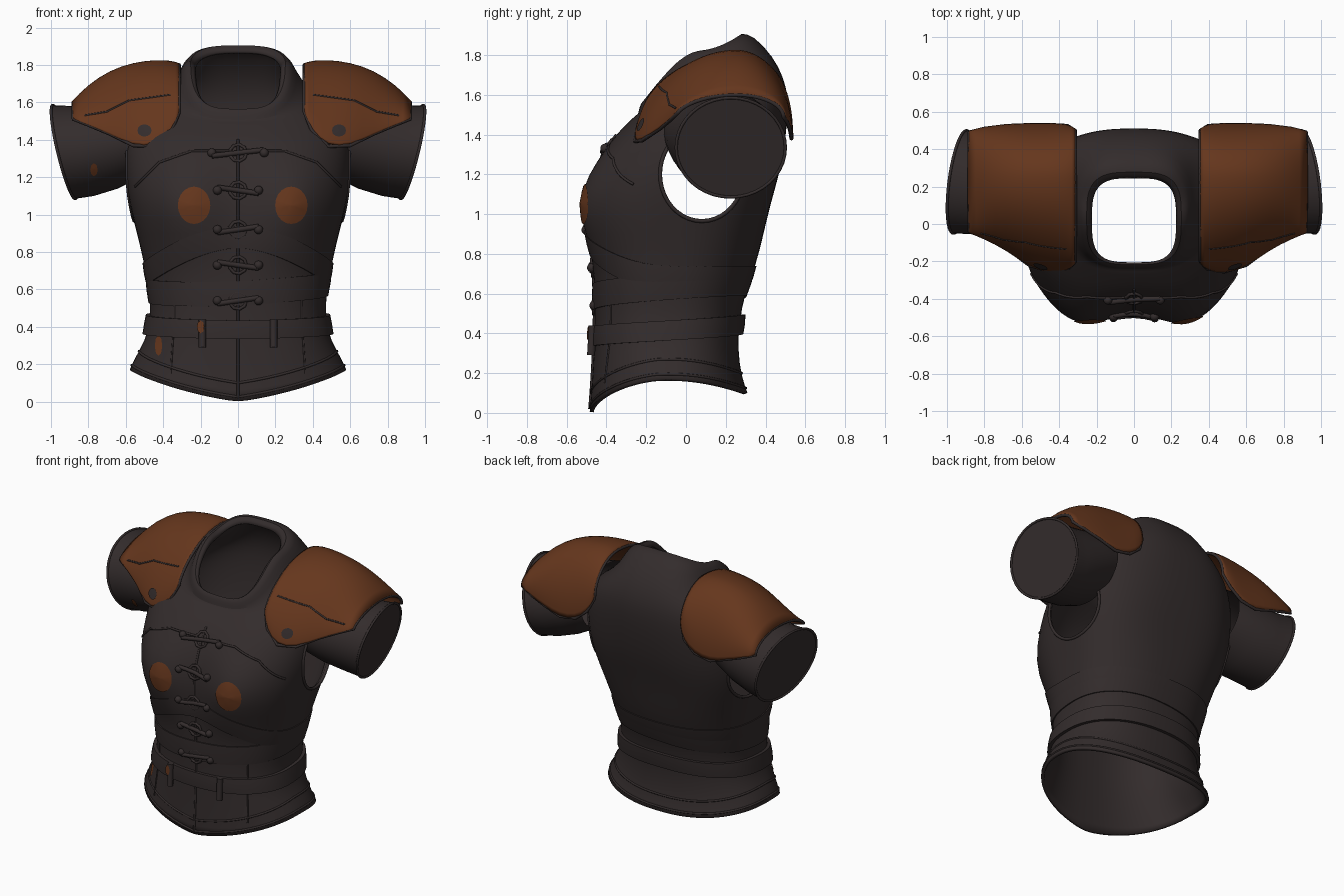
import bpy, bmesh, math
from mathutils import Vector
from mathutils.bvhtree import BVHTree

old = bpy.data.objects.get("Cube")
if old:
    bpy.data.objects.remove(old)


def material(name, color):
    m = bpy.data.materials.new(name)
    m.use_nodes = True
    m.diffuse_color = color
    bsdf = m.node_tree.nodes["Principled BSDF"]
    bsdf.inputs["Base Color"].default_value = color
    bsdf.inputs["Roughness"].default_value = 0.8
    return m


DARK = material("dark leather", (0.033, 0.025, 0.025, 1))
RUST = material("rust leather", (0.13, 0.037, 0.012, 1))


def activate(ob):
    bpy.ops.object.select_all(action='DESELECT')
    ob.select_set(True)
    bpy.context.view_layer.objects.active = ob


def loft(name, rows, mat, closed=True, cap_end=False):
    """Skin a list of equal-length point rows."""
    bm = bmesh.new()
    vs = [[bm.verts.new(p) for p in row] for row in rows]
    n = len(rows[0])
    for a, b in zip(vs, vs[1:]):
        for i in range(n if closed else n - 1):
            j = (i + 1) % n
            bm.faces.new((a[i], a[j], b[j], b[i]))
    if cap_end:
        bm.faces.new(vs[-1])
    bmesh.ops.recalc_face_normals(bm, faces=bm.faces)
    me = bpy.data.meshes.new(name)
    bm.to_mesh(me)
    bm.free()
    me.materials.append(mat)
    ob = bpy.data.objects.new(name, me)
    bpy.context.collection.objects.link(ob)
    activate(ob)
    bpy.ops.object.shade_smooth_by_angle(angle=math.radians(50))
    return ob


def modify(ob, kind, **props):
    mod = ob.modifiers.new(kind.title(), kind)
    for k, v in props.items():
        setattr(mod, k, v)
    activate(ob)
    bpy.ops.object.modifier_apply(modifier=mod.name)


def tree_of(ob):
    bm = bmesh.new()
    bm.from_mesh(ob.data)
    tree = BVHTree.FromBMesh(bm)
    bm.free()
    return tree


def power(v, e):
    return math.copysign(abs(v) ** e, v)


# Torso: front z, side z, back z, front y, back y, half width, squareness
RINGS = [
    (0, .17, .10, -.485, .31, .58, 2.3), (.12, .23, .18, -.475, .28, .555, 2.3),
    (.30, .32, .32, -.465, .26, .50, 2.4), (.42, .44, .46, -.46, .27, .465, 2.4),
    (.60, .60, .60, -.46, .295, .475, 2.4), (.75, .75, .75, -.465, .355, .505, 2.4),
    (.90, .90, .90, -.465, .39, .54, 2.6), (1.05, 1.05, 1.05, -.46, .425, .58, 2.8),
    (1.2, 1.2, 1.2, -.44, .47, .605, 2.7), (1.32, 1.34, 1.34, -.40, .495, .61, 2.5),
    (1.4, 1.46, 1.46, -.35, .51, .60, 2.4), (1.46, 1.56, 1.59, -.29, .515, .54, 2.4),
    (1.5, 1.63, 1.69, -.25, .49, .44, 2.6), (1.5, 1.72, 1.79, -.24, .44, .33, 2.8),
    (1.54, 1.81, 1.9, -.235, .34, .295, 3.2), (1.575, 1.83, 1.915, -.215, .27, .25, 3.4),
    (1.55, 1.78, 1.87, -.205, .245, .225, 3.4),
]


def ring(zf, zs, zb, yf, yb, hw, square, n=56):
    pts = []
    for i in range(n):
        a = 2 * math.pi * i / n
        s = power(math.sin(a), 2 / square)
        x = hw * power(math.cos(a), 2 / square)
        y = (yf + yb) / 2 + s * (yb - yf) / 2
        z = zs + (zb - zs) * s ** 2 if s > 0 else zs + (zf - zs) * abs(s) ** 1.3
        if s < 0:   # chest swell, and a hem pointed at the middle
            y -= .11 * math.exp(-((abs(x) - .3) / .22) ** 2 - ((z - 1.06) / .22) ** 2)
            z += .15 * abs(x * s) * max(0, 1 - zf / .2)
        pts.append((x, y, z))
    return pts


torso = loft("torso", [ring(*r) for r in RINGS], DARK)
modify(torso, 'SUBSURF', levels=1)
modify(torso, 'SOLIDIFY', thickness=.02, offset=-1)
BODY = tree_of(torso)

# Arm openings
HOLE_Y, HOLE_Z, HOLE_RY, HOLE_RZ = .08, 1.2, .21, .235
bpy.ops.mesh.primitive_cylinder_add(vertices=48, radius=1, depth=3, location=(0, HOLE_Y, HOLE_Z),
                                    rotation=(0, math.pi / 2, 0), scale=(HOLE_RZ, HOLE_RY, 1))
cutter = bpy.context.object
cutter.name = "armhole_cutter"
cutter.hide_render = True
modify(torso, 'BOOLEAN', operation='DIFFERENCE', object=cutter, solver='EXACT')
bpy.data.objects.remove(cutter)


def cast(tree, origin, direction, off):
    d = Vector(direction)
    p = tree.ray_cast(Vector(origin), d)[0]
    return p - d * off if p else None


def front(x, z, off=.0, tree=BODY):
    return cast(tree, (x, -2, z), (0, 1, 0), off)


def around(a, z, off=.0):
    d = Vector((math.sin(a), -math.cos(a), 0))
    return cast(BODY, Vector((0, -.08, z)) + d * 2, -d, off)


def cord(name, pts, r, cyclic=False):
    pts = [p for p in pts if p]
    cu = bpy.data.curves.new(name, 'CURVE')
    cu.dimensions = '3D'
    cu.bevel_depth, cu.bevel_resolution, cu.use_fill_caps = r, 2, True
    sp = cu.splines.new('POLY')
    sp.points.add(len(pts) - 1)
    for q, p in zip(sp.points, pts):
        q.co = (*p, 1)
    sp.use_cyclic_u = cyclic
    cu.materials.append(DARK)
    bpy.context.collection.objects.link(bpy.data.objects.new(name, cu))


def spread(keys, n=10):
    """Points evenly along a polyline of 2D keys."""
    out = []
    for (x0, z0), (x1, z1) in zip(keys, keys[1:]):
        out += [(x0 + (x1 - x0) * i / n, z0 + (z1 - z0) * i / n) for i in range(n)]
    return out + [keys[-1]]


def plate(name, cx, cz, rx, rz, mat, sides=20, tree=BODY, off=.007):
    rows = [[front(cx + rx * k * math.cos(2 * math.pi * i / sides),
                   cz + rz * k * math.sin(2 * math.pi * i / sides), off, tree)
             for i in range(sides)] for k in (1, .66, .33, .02)]
    loft(name, rows, mat, cap_end=True)


def band(name, height, off, lo):
    """Belt-like strip round the body; lo(angle) is its lower edge."""
    n, rows = 72, []
    for dz, o in ((0, -.005), (0, off), (height / 2, off + .004), (height, off), (height, -.005)):
        rows.append([around(2 * math.pi * i / n, lo(2 * math.pi * i / n) + dz, o) for i in range(n)])
    loft(name, rows, DARK)


# Belt, waist wraps and hem binding
band("belt", .1, .022, lambda a: .365 - .03 * math.cos(a))
band("waist_wrap_upper", .12, .008, lambda a: .62 + .2 * max(0, math.cos(a)) ** 2)
band("waist_wrap_lower", .13, .008, lambda a: .55 - .04 * math.cos(a + .5))
for name, off in (("hem_edge", .025), ("hem_stitch", .1)):
    pts = [Vector(p) for p in ring(*RINGS[0])]
    cord(name, [around(math.atan2(p.x, -p.y - .08), p.z + off) for p in pts], .007, cyclic=True)

# Front placket seam and toggles
cord("front_seam", [front(0, .02 + i * .03, .002) for i in range(47)], .007)
for i, z in enumerate((1.33, 1.13, .92, .73, .54)):
    w = .14 if i == 0 else .11
    cord("toggle_bar", [front(x * w / 4, z + .004 * x * (-1) ** i, .008) for x in range(-4, 5)], .014)
    cord("toggle_loop", [front(.045 * math.cos(t * .7), z + .045 * math.sin(t * .7), .004)
                         for t in range(9)], .009, True)
    for s in (1, -1):
        bpy.ops.mesh.primitive_uv_sphere_add(segments=12, ring_count=8, radius=.024,
                                             location=front(s * w, z, .006))
        knob = bpy.context.object
        knob.name = "toggle_knob"
        knob.data.materials.append(DARK)
        bpy.ops.object.shade_smooth()

# Chest seams, patches and belt loops
for s in (1, -1):
    cord("yoke_seam", [front(s * x, z, .002) for x, z in
                       spread([(.03, 1.34), (.25, 1.34), (.42, 1.28), (.55, 1.15)])], .007)
    cord("side_panel_seam", [front(s * x, z, .001) for x, z in
                             spread([(.34, .6), (.34, .45), (.36, .15)])], .005)
    plate("chest_patch", .025 + s * .26, 1.05, .087, .1, RUST)
    cord("belt_loop", [front(s * .19, .29 + i * .025, .028) for i in range(7)], .02)
plate("hip_patch", -.425, .3, .02, .055, RUST, 8)
plate("belt_patch", -.2, .4, .02, .035, RUST, 8, off=.052)

# Shoulder pads: x, front y, back y, front z, back z, top z
PAD = [
    (.335, -.2, .5, 1.55, 1.56, 1.8), (.375, -.24, .525, 1.45, 1.47, 1.815),
    (.46, -.255, .53, 1.365, 1.4, 1.82), (.58, -.22, .53, 1.37, 1.38, 1.805),
    (.70, -.13, .525, 1.43, 1.42, 1.765), (.82, -.07, .51, 1.48, 1.46, 1.685),
    (.90, -.04, .49, 1.51, 1.49, 1.6),
]


def arch(s, x, yf, yb, zf, zb, zt, n=24, yt=.25):
    pts = []
    for i in range(n + 1):
        c, h = math.cos(math.pi * i / n), math.sin(math.pi * i / n)
        y, z = ((yt - (yt - yf) * c, zf + (zt - zf) * h ** 1.45) if c > 0
                else (yt - (yb - yt) * c, zb + (zt - zb) * h))
        pts.append((s * x + .02, y, z))
    return pts


# Sleeve: x, upward lean, backward lean, centre y, centre z, radius y, radius z
SLEEVE = [
    (.5, 0, 0, .16, 1.42, .28, .21), (.66, .02, .01, .19, 1.375, .285, .235),
    (.82, .05, .03, .215, 1.34, .27, .24), (.93, .06, .035, .225, 1.335, .275, .25),
]

for s in (1, -1):
    rows = [arch(s, *p) for p in PAD]
    pad = loft("shoulder_pad", rows, RUST, closed=False)
    modify(pad, 'SUBSURF', levels=1)
    pad_tree = tree_of(pad)
    modify(pad, 'SOLIDIFY', thickness=.02, offset=0)
    rim = [r[0] for r in rows] + rows[-1] + [r[-1] for r in rows[::-1]] + rows[0][::-1]
    cord("pad_rim", [Vector(p) for p in rim], .01, True)
    cord("pad_seam", [front(s * x + .02, z, .01, pad_tree) for x, z in
                      spread([(.38, 1.64), (.6, 1.61), (.72, 1.55), (.84, 1.53)])], .006)
    plate("pad_stud", s * .52 + .02, 1.45, .038, .033, DARK, 12, pad_tree, .019)

    # Sleeve with a slanted closed end
    turns = [2 * math.pi * i / 40 for i in range(40)]
    rows = [[(s * (x + up * math.sin(t) - back * math.cos(t)),
              cy + ry * math.cos(t), cz + rz * math.sin(t)) for t in turns]
            for x, up, back, cy, cz, ry, rz in SLEEVE]
    sleeve = loft("sleeve", rows, DARK, cap_end=True)
    cord("cuff", [Vector(p) for p in rows[-1]], .008, True)
    if s < 0:
        plate("sleeve_patch", -.77, 1.24, .02, .035, RUST, 8, tree_of(sleeve))

    # Armhole binding
    cord("armhole_binding", [cast(BODY, (s * 2, HOLE_Y + HOLE_RY * math.cos(t),
                                         HOLE_Z + HOLE_RZ * math.sin(t)), (-s, 0, 0), .0)
                             for t in turns], .01, True)
